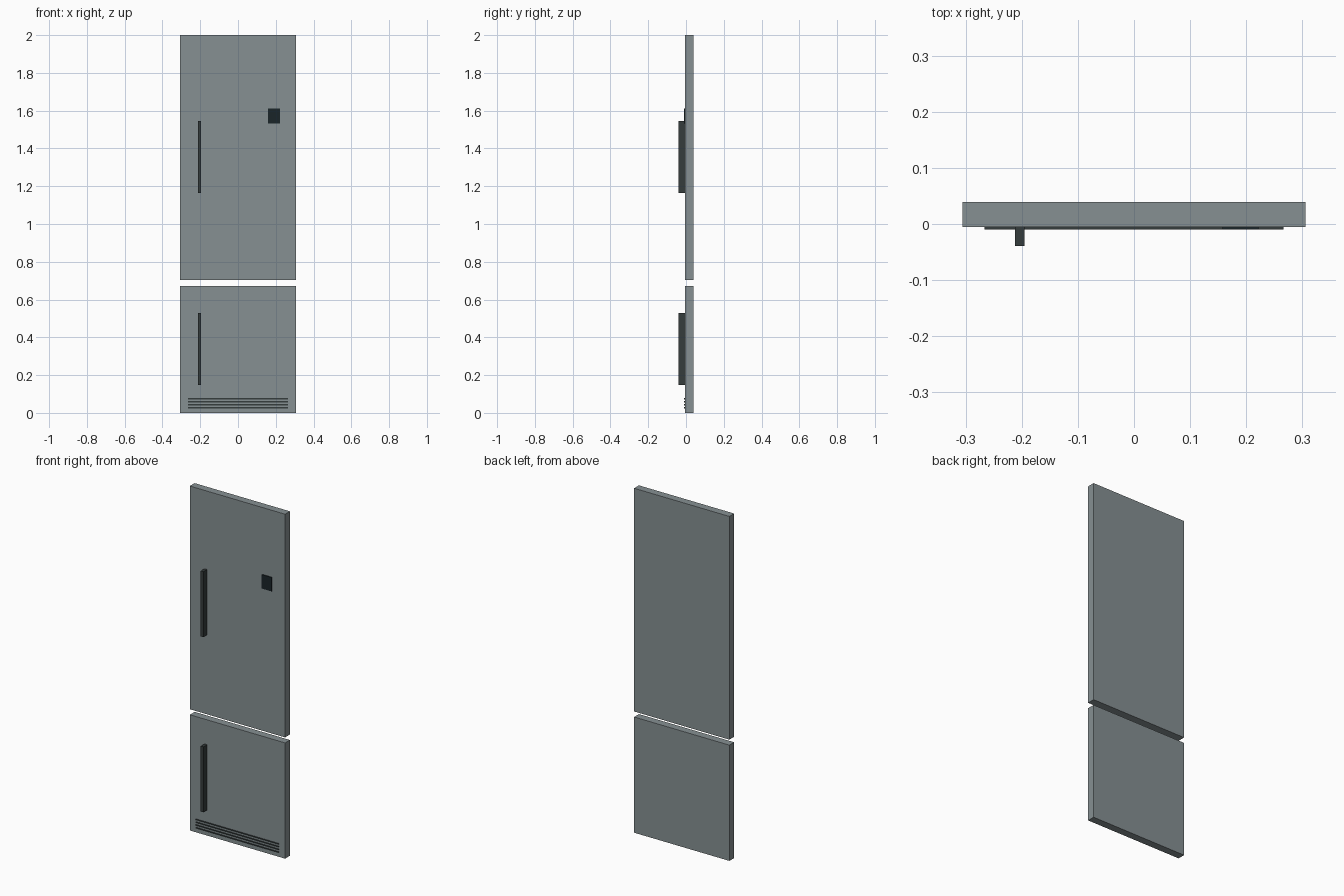
import bpy

if "Cube" in bpy.data.objects:
    bpy.data.objects.remove(bpy.data.objects["Cube"])


def material(name, rgb):
    m = bpy.data.materials.new(name)
    m.diffuse_color = (*rgb, 1)
    m.use_nodes = True
    m.node_tree.nodes["Principled BSDF"].inputs["Base Color"].default_value = m.diffuse_color
    return m


def box(name, x, y, z, mat):
    """Box from (min, max) ranges on each axis."""
    spans = (x, y, z)
    bpy.ops.mesh.primitive_cube_add(size=1, location=[(a + b) / 2 for a, b in spans])
    ob = bpy.context.object
    ob.name = name
    ob.scale = [b - a for a, b in spans]
    bpy.ops.object.transform_apply(location=False, rotation=False, scale=True)
    ob.data.materials.append(mat)
    return ob


steel = material("steel", (0.24, 0.28, 0.29))
dark = material("dark_trim", (0.035, 0.045, 0.045))
black = material("black_panel", (0.01, 0.018, 0.022))

W, FRONT, BACK = 0.306, -0.005, 0.039

# Doors, separated by a gap
box("upper_door", (-W, W), (FRONT, BACK), (0.704, 2.0), steel)
box("lower_door", (-W, W), (FRONT, BACK), (0.0, 0.672), steel)

# One vertical bar handle per door
for name, z0 in (("upper_handle", 1.165), ("lower_handle", 0.148)):
    box(name, (-0.212, -0.195), (-0.039, FRONT), (z0, z0 + 0.38), dark)

# Control display
box("display_panel", (0.158, 0.222), (-0.010, FRONT), (1.531, 1.612), black)

# Ventilation slats along the base
for i in range(4):
    z = 0.027 + i * 0.016
    box(f"vent_slat_{i + 1}", (-0.266, 0.266), (-0.010, FRONT), (z - 0.003, z + 0.003), dark)
